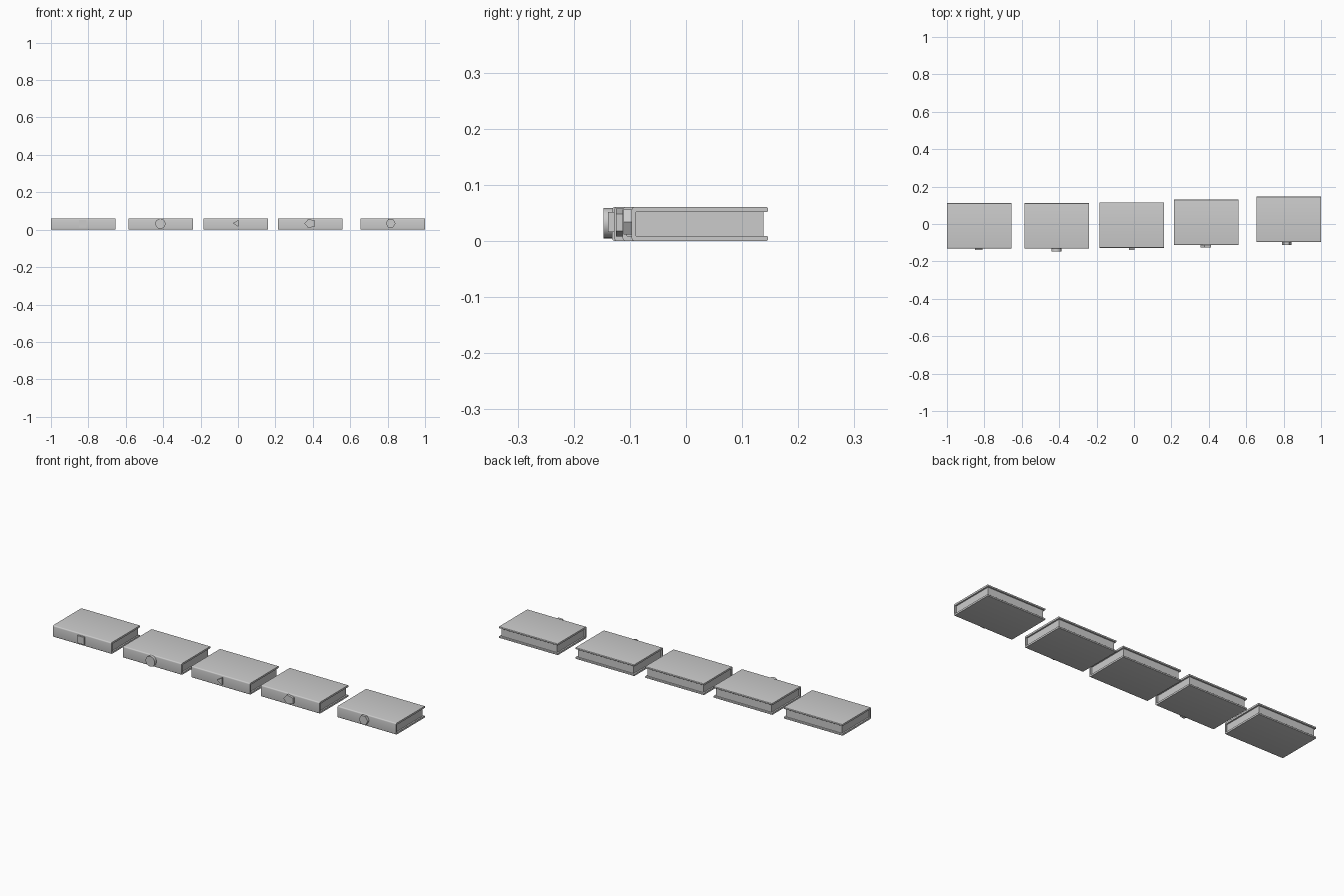
import bpy, bmesh, math

if "Cube" in bpy.data.objects:
    bpy.data.objects.remove(bpy.data.objects["Cube"])

W, D, H, T = 0.345, 0.243, 0.061, 0.0095   # book width, depth, height, board thickness


def prism(name, pts, a, b, place):
    """Extrude a closed 2D outline between a and b; place(u, v, w) gives xyz."""
    bm = bmesh.new()
    lo = [bm.verts.new(place(u, v, a)) for u, v in pts]
    hi = [bm.verts.new(place(u, v, b)) for u, v in pts]
    n = len(pts)
    bm.faces.new(lo)
    bm.faces.new(hi[::-1])
    for i in range(n):
        j = (i + 1) % n
        bm.faces.new((lo[i], hi[i], hi[j], lo[j]))
    bmesh.ops.recalc_face_normals(bm, faces=bm.faces)
    me = bpy.data.meshes.new(name)
    bm.to_mesh(me)
    bm.free()
    ob = bpy.data.objects.new(name, me)
    bpy.context.collection.objects.link(ob)
    return ob


def smooth(ob):
    bpy.ops.object.select_all(action='DESELECT')
    ob.select_set(True)
    bpy.context.view_layer.objects.active = ob
    bpy.ops.object.shade_smooth_by_angle(angle=math.radians(35))


def arc(cy, cz, r, a0, a1, n=4):
    return [(cy + r * math.cos(math.radians(a0 + (a1 - a0) * i / n)),
             cz + r * math.sin(math.radians(a0 + (a1 - a0) * i / n))) for i in range(n + 1)]


def cover_profile(y0):
    """C-shaped cover section in y, z: lower half, then its mirror above."""
    y1, r, e = y0 + D, 0.006, 0.003
    low = [(y0 + 0.008, T)]
    low += arc(y1 - e, T - e, e, 90, 0)
    low += arc(y1 - e, e, e, 0, -90)
    low += arc(y0 + r, r, r, 270, 180)
    return low + [(y, H - z) for y, z in reversed(low)]


def book(number, x0, y0, emblem):
    # wrapped hard cover with spine at the front
    cover = prism(f"book_{number}_cover", cover_profile(y0), x0, x0 + W,
                  lambda u, v, w: (w, u, v))
    smooth(cover)
    # recessed page block
    inset = 0.008
    pages = [(y0 + 0.006, T - 0.001), (y0 + D - inset, T - 0.001),
             (y0 + D - inset, H - T + 0.001), (y0 + 0.006, H - T + 0.001)]
    prism(f"book_{number}_pages", pages, x0 + inset, x0 + W - inset,
          lambda u, v, w: (w, u, v))
    # raised emblem on the spine, first corner pointing left
    shape, sides, turn, rx, rz, cx, cz, depth = emblem
    pts = [(cx + rx * math.cos(math.pi + turn + math.tau * i / sides),
            cz + rz * math.sin(math.pi + turn + math.tau * i / sides)) for i in range(sides)]
    ob = prism(f"book_{number}_{shape}", pts, y0 - depth, y0 + 0.004,
               lambda u, v, w: (u, w, v))
    if sides > 8:
        smooth(ob)


# left edge, spine y, emblem (shape, sides, turn, radius x, radius z, centre x, centre z, depth)
books = [
    (-1.000, -0.131, ("square", 4, math.pi / 4, 0.028, 0.028, -0.83, 0.031, 0.008)),
    (-0.585, -0.132, ("disc", 32, 0, 0.027, 0.027, -0.415, 0.032, 0.015)),
    (-0.185, -0.128, ("triangle", 3, 0, 0.020, 0.021, -0.008, 0.034, 0.011)),
    (0.215, -0.113, ("pentagon", 5, 0, 0.031, 0.026, 0.386, 0.033, 0.012)),
    (0.655, -0.097, ("hexagon", 6, 0, 0.026, 0.026, 0.816, 0.034, 0.014)),
]
for i, (x0, y0, emblem) in enumerate(books, 1):
    book(i, x0, y0, emblem)
